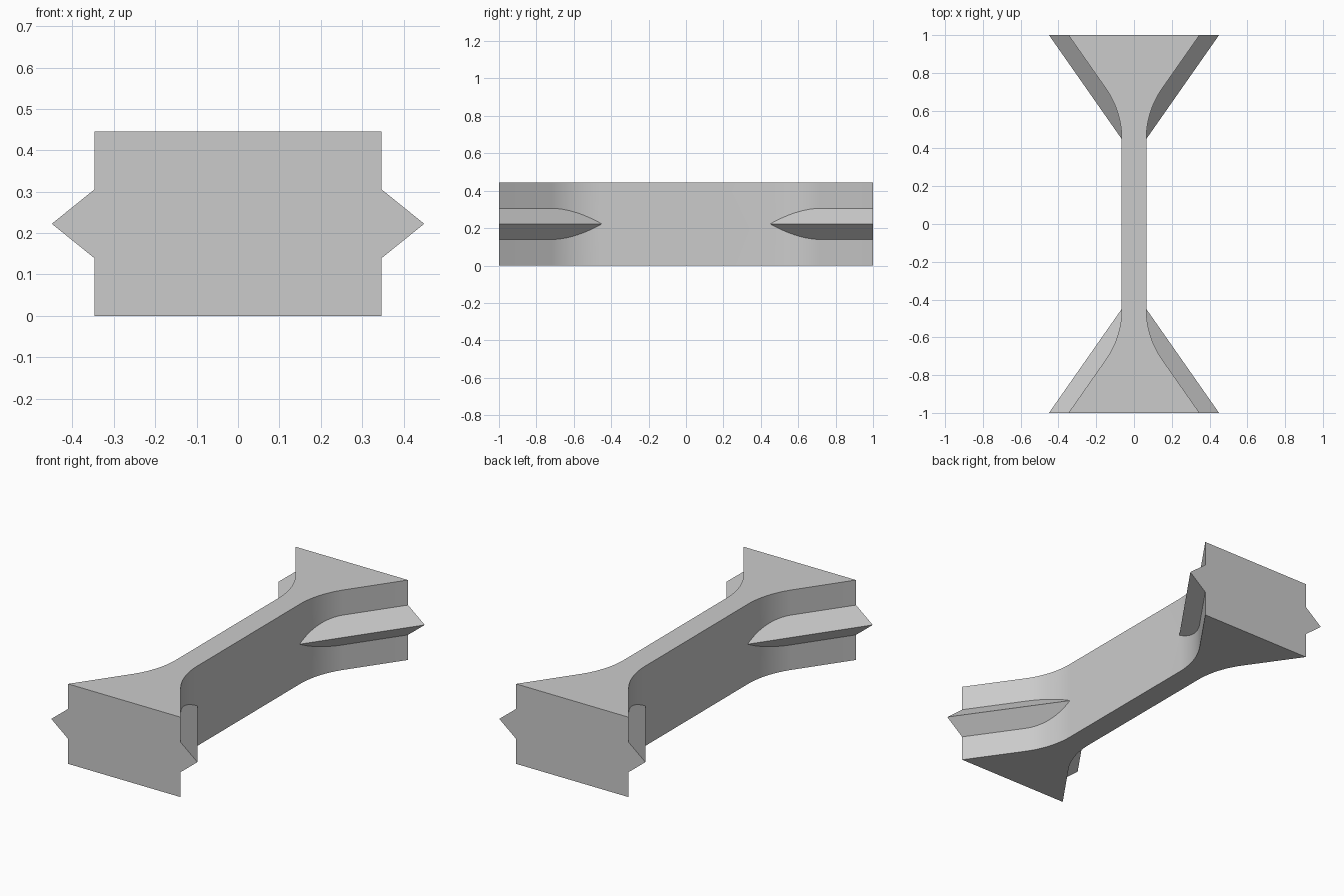
import bpy, bmesh, math

cube = bpy.data.objects.get("Cube")
if cube:
    bpy.data.objects.remove(cube, do_unlink=True)

HEIGHT, MID = 0.445, 0.2225
WEB, END_X, APEX_X = 0.065, 0.347, 0.45   # half widths
START, SLOPE, STEPS = 0.45, 0.7, 16       # flare start, flare dx/dy
RIDGE_RATIO = 0.083 / (APEX_X - END_X)    # ridge half height per depth

grey = bpy.data.materials.new("plain grey")
grey.use_nodes = True
colour = (0.6, 0.6, 0.6, 1)
grey.diffuse_color = colour
grey.node_tree.nodes["Principled BSDF"].inputs["Base Color"].default_value = colour

# Half outline: straight web, fillet arc, straight flare
angle = math.atan(SLOPE)
corner_y = 1 - (END_X - WEB) / SLOPE
radius = (corner_y - START) / math.tan(angle / 2)
outline = []
for i in range(STEPS + 1):
    a = angle * i / STEPS
    outline.append((WEB + radius * (1 - math.cos(a)), START + radius * math.sin(a)))
outline.append((END_X, 1))
stations = [(x, -y) for x, y in reversed(outline)] + outline


def section(bm, x, y):
    """Ring of the bar at y, with a pointed ridge on each side."""
    apex = APEX_X - (1 - abs(y)) * (APEX_X - WEB) / (1 - START)
    h = max(0, (apex - x) * RIDGE_RATIO)
    side = [(x, 0), (x, MID - h), (apex, MID), (x, MID + h), (x, HEIGHT)]
    ring = side + [(-px, pz) for px, pz in reversed(side)]
    return [bm.verts.new((px, y, pz)) for px, pz in ring]


# Loft the sections along the length
bm = bmesh.new()
rings = [section(bm, x, y) for x, y in stations]
for a, b in zip(rings, rings[1:]):
    for i in range(len(a)):
        j = (i + 1) % len(a)
        bm.faces.new((a[i], a[j], b[j], b[i]))
bm.faces.new(rings[0])
bm.faces.new(rings[-1])
bmesh.ops.remove_doubles(bm, verts=bm.verts, dist=0.0005)
bmesh.ops.recalc_face_normals(bm, faces=bm.faces)

mesh = bpy.data.meshes.new("flared_bar")
bm.to_mesh(mesh)
bm.free()
mesh.materials.append(grey)
bar = bpy.data.objects.new("flared_bar", mesh)
bpy.context.collection.objects.link(bar)

# Smooth the fillets, keep the creases sharp
bpy.ops.object.select_all(action='DESELECT')
bar.select_set(True)
bpy.context.view_layer.objects.active = bar
bpy.ops.object.shade_smooth_by_angle(angle=math.radians(25))
